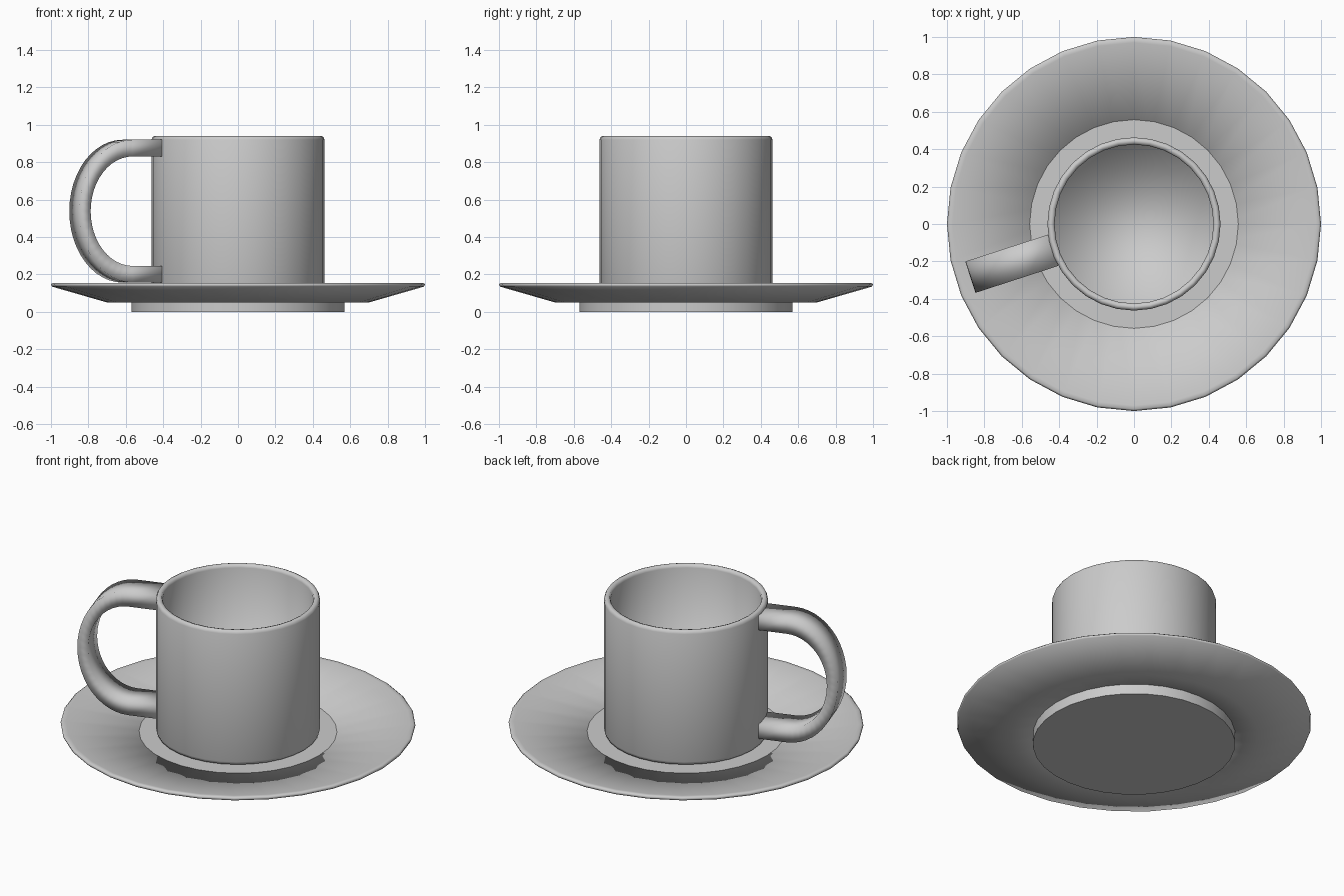
import bpy, bmesh, math

if "Cube" in bpy.data.objects:
    bpy.data.objects.remove(bpy.data.objects["Cube"])

SIDES = 32

grey = bpy.data.materials.new("plain grey ceramic")
grey.use_nodes = True
colour = (0.6, 0.6, 0.6, 1)
grey.diffuse_color = colour
grey.node_tree.nodes["Principled BSDF"].inputs["Base Color"].default_value = colour


def finish(name, bm, sharp_angle=None):
    """Turn a bmesh into a smooth-shaded object."""
    bmesh.ops.recalc_face_normals(bm, faces=bm.faces)
    mesh = bpy.data.meshes.new(name)
    for face in bm.faces:
        face.smooth = True
    if sharp_angle:
        for edge in bm.edges:
            edge.smooth = edge.calc_face_angle(0) < math.radians(sharp_angle)
    bm.to_mesh(mesh)
    bm.free()
    mesh.materials.append(grey)
    obj = bpy.data.objects.new(name, mesh)
    bpy.context.collection.objects.link(obj)
    return obj


def bridge(bm, a, b):
    for i in range(len(a)):
        j = (i + 1) % len(a)
        bm.faces.new((a[i], a[j], b[j], b[i]))


def lathe(name, profile, closed=False, sharp_angle=None):
    """Revolve (radius, height) points; cap the ends or join them in a loop."""
    bm = bmesh.new()
    rings = []
    for r, z in profile:
        angles = [math.tau * i / SIDES for i in range(SIDES)]
        rings.append([bm.verts.new((r * math.cos(t), r * math.sin(t), z)) for t in angles])
    for a, b in zip(rings, rings[1:]):
        bridge(bm, a, b)
    if closed:
        bridge(bm, rings[-1], rings[0])
    else:
        bm.faces.new(rings[0])
        bm.faces.new(rings[-1])
    return finish(name, bm, sharp_angle)


# Saucer: sloping dish with a rolled rim around the foot
lathe("saucer", [(0.48, 0.09), (0.97, 0.153), (0.99, 0.155), (1.0, 0.147),
                 (0.995, 0.135), (0.7, 0.05), (0.48, 0.07)], closed=True)

# Foot: plain disc that the cup stands on
lathe("saucer_foot", [(0.57, 0), (0.57, 0.1)], sharp_angle=30)

# Cup: hollow cylinder with a softened lip
lathe("cup", [(0.44, 0.1), (0.457, 0.107), (0.463, 0.125), (0.463, 0.92),
              (0.457, 0.935), (0.445, 0.94), (0.43, 0.935), (0.425, 0.92),
              (0.425, 0.15)])

# Handle: flat band following a D-shaped loop
STEPS = 24
HALF_WIDTH = 0.088
MID_Z, BEND = 0.538, 0.62


def loop_points(a, b):
    arc = [(BEND + a * math.cos(t), MID_Z + b * math.sin(t))
           for t in (math.pi * (0.5 - i / STEPS) for i in range(STEPS + 1))]
    start = 0.455
    return [(start, MID_Z + b)] + arc + [(start, MID_Z - b)]


bm = bmesh.new()
sections = []
for (uo, zo), (ui, zi) in zip(loop_points(0.3, 0.382), loop_points(0.237, 0.293)):
    corners = [(uo, -HALF_WIDTH, zo), (uo, HALF_WIDTH, zo),
               (ui, HALF_WIDTH, zi), (ui, -HALF_WIDTH, zi)]
    sections.append([bm.verts.new(c) for c in corners])
for a, b in zip(sections, sections[1:]):
    bridge(bm, a, b)
bm.faces.new(sections[0])
bm.faces.new(sections[-1])
handle = finish("cup_handle", bm)
handle.rotation_euler.z = math.radians(198)
